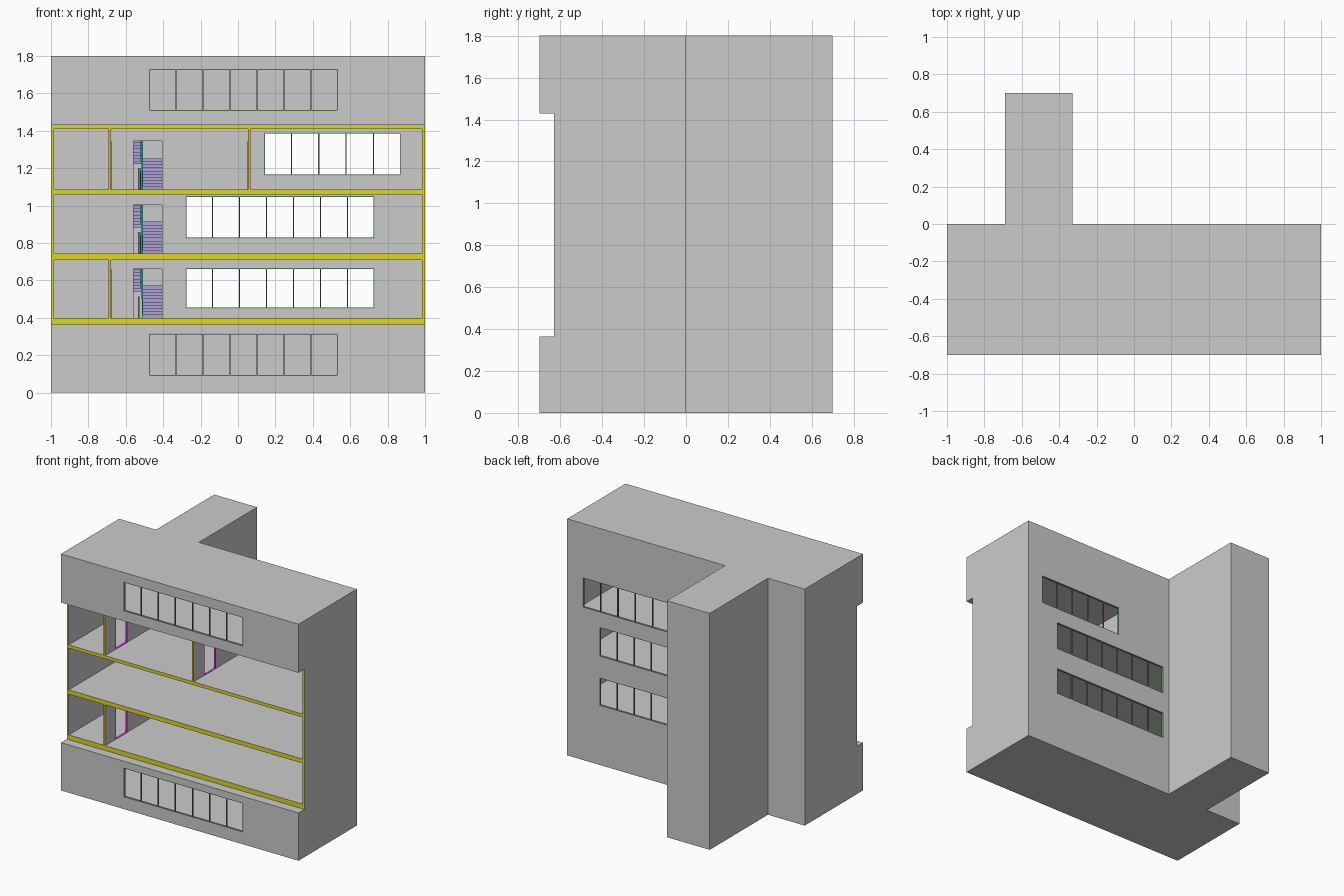
import bpy, bmesh
from mathutils import Vector

if "Cube" in bpy.data.objects:
    bpy.data.objects.remove(bpy.data.objects["Cube"])

def material(name, rgb):
    m = bpy.data.materials.new(name)
    m.diffuse_color = (*rgb, 1)
    m.use_nodes = True
    m.node_tree.nodes["Principled BSDF"].inputs["Base Color"].default_value = m.diffuse_color
    return m

GREY = material("wall_grey", (0.6, 0.6, 0.6))
YELLOW = material("section_yellow", (0.72, 0.69, 0.02))
ORANGE = material("partition_section", (0.72, 0.5, 0.02))
GREEN = material("frame_green", (0.2, 0.42, 0.2))
DARK = material("mullion_dark", (0.2, 0.22, 0.2))
MAGENTA = material("door_magenta", (0.7, 0.05, 0.7))
PURPLE = material("stair_purple", (0.42, 0.36, 0.68))
TEAL = material("rail_teal", (0.05, 0.5, 0.58))

def boxes(name, items, mat=None):
    """One object made of boxes given as (x0, x1, y0, y1, z0, z1)."""
    bm = bmesh.new()
    for x0, x1, y0, y1, z0, z1 in items:
        vs = bmesh.ops.create_cube(bm, size=1)["verts"]
        for v in vs:
            v.co = Vector((x1 if v.co.x > 0 else x0,
                           y1 if v.co.y > 0 else y0,
                           z1 if v.co.z > 0 else z0))
    return finish(name, bm, mat)

def finish(name, bm, mat=None):
    me = bpy.data.meshes.new(name)
    bm.to_mesh(me)
    bm.free()
    ob = bpy.data.objects.new(name, me)
    bpy.context.collection.objects.link(ob)
    if mat:
        me.materials.append(mat)
    return ob

def prism(name, outline, axis, lo, hi, mat=None):
    """Extrude a 2D outline along x or z."""
    bm = bmesh.new()
    pt = (lambda a, b: (a, b, lo)) if axis == "z" else (lambda a, b: (lo, a, b))
    f = bm.faces.new([bm.verts.new(pt(a, b)) for a, b in outline])
    new = bmesh.ops.extrude_face_region(bm, geom=[f])["geom"]
    d = Vector((0, 0, hi - lo)) if axis == "z" else Vector((hi - lo, 0, 0))
    bmesh.ops.translate(bm, vec=d, verts=[g for g in new if isinstance(g, bmesh.types.BMVert)])
    bmesh.ops.recalc_face_normals(bm, faces=bm.faces)
    return finish(name, bm, mat)

def cut(ob, *dims):
    cutter = boxes("cutter", [dims])
    cutter.hide_render = True
    mod = ob.modifiers.new("cut", "BOOLEAN")
    mod.operation, mod.solver, mod.object = "DIFFERENCE", "EXACT", cutter
    bpy.context.view_layer.objects.active = ob
    bpy.ops.object.modifier_apply(modifier=mod.name)
    bpy.data.objects.remove(cutter)

def paint_section(ob, mat):
    """Colour the faces lying on the cut plane."""
    ob.data.materials.append(mat)
    for p in ob.data.polygons:
        if p.normal.y < -0.9 and abs(p.center.y + 0.63) < 0.002:
            p.material_index = 1

FLOORS = [(0.40, 0.71), (0.743, 1.06), (1.085, 1.41)]
T = 0.016

# T-shaped body with stair tower
body = prism("building_shell", [(-1, -0.7), (1, -0.7), (1, 0), (-0.33, 0), (-0.33, 0.7),
                                (-0.69, 0.7), (-0.69, 0), (-1, 0)], "z", 0, 1.8, GREY)
cut(body, -1.1, 1.1, -0.9, -0.63, 0.364, 1.43)          # open section
for z0, z1 in FLOORS:
    cut(body, -1 + T, 1 - T, -0.8, -T, z0, z1)          # open rooms
for z0, z1 in ((0.03, 0.345), (1.45, 1.785)):
    cut(body, -1 + T, 1 - T, -0.7 + T, -T, z0, z1)      # closed storeys
cut(body, -0.675, -0.345, 0, 0.685, 0.37, 1.785)        # stairwell
for z0, _ in FLOORS:
    cut(body, -0.56, -0.405, -0.1, 0.05, z0, z0 + 0.26)  # stair doorways

# Windows: x0, x1, z0, z1, wall centre y, panes
WINDOWS = [("ground_front", -0.475, 0.535, 0.09, 0.315, -0.7 + T / 2, 7),
           ("top_front", -0.475, 0.535, 1.505, 1.73, -0.7 + T / 2, 7),
           ("lower_back", -0.28, 0.73, 0.45, 0.665, -T / 2, 7),
           ("middle_back", -0.28, 0.73, 0.825, 1.05, -T / 2, 7),
           ("upper_back", 0.14, 0.87, 1.16, 1.39, -T / 2, 5)]
for name, x0, x1, z0, z1, y, n in WINDOWS:
    cut(body, x0, x1, y - 0.03, y + 0.03, z0, z1)
    a, b, w = y - T / 2, y + T / 2, 0.005
    boxes(name + "_window_frame", [(x0, x1, a, b, z0, z0 + w), (x0, x1, a, b, z1 - w, z1),
                                   (x0, x0 + w, a, b, z0 + w, z1 - w),
                                   (x1 - w, x1, a, b, z0 + w, z1 - w)], GREEN)
    xs = [x0 + (x1 - x0) * i / n for i in range(1, n)]
    boxes(name + "_mullions", [(x - 0.003, x + 0.003, y - 0.005, y + 0.005, z0 + w, z1 - w)
                               for x in xs], DARK)
paint_section(body, YELLOW)

# Partition walls with doorways
for name, x, (z0, z1) in (("lower_partition", -0.685, FLOORS[0]),
                          ("upper_partition", -0.685, FLOORS[2]),
                          ("upper_right_partition", 0.06, FLOORS[2])):
    wall = boxes(name, [(x - 0.007, x + 0.007, -0.63, -T, z0, z1)], GREY)
    cut(wall, x - 0.05, x + 0.05, -0.505, -0.36, z0 - 0.1, z0 + 0.26)
    paint_section(wall, ORANGE)
    a, b, w = x - 0.008, x + 0.008, 0.005
    boxes(name + "_door_frame", [(a, b, -0.505, -0.505 + w, z0, z0 + 0.26),
                                 (a, b, -0.36 - w, -0.36, z0, z0 + 0.26),
                                 (a, b, -0.505 + w, -0.36 - w, z0 + 0.26 - w, z0 + 0.26),
                                 (a, b, -0.505 + w, -0.36 - w, z0, z0 + 0.003)], MAGENTA)

# Switchback stairs: two flights, half landing, railings
N, Y0, TREAD = 10, 0.1, 0.04
levels = [f[0] for f in FLOORS] + [1.42]
for i, name in enumerate(("lower", "middle", "upper")):
    z0, z1 = levels[i], levels[i + 1]
    rise = (z1 - z0) / (2 * N)
    mid = z0 + N * rise
    yb = Y0 + N * TREAD
    steps = []
    for k in range(N):
        y = Y0 + k * TREAD
        top = z0 + (k + 1) * rise
        steps.append((-0.508, -0.345, y, y + TREAD, max(z0 - 0.02, top - 0.035), top))
        y, top = yb - (k + 1) * TREAD, mid + (k + 1) * rise
        steps.append((-0.675, -0.522, y, y + TREAD, top - 0.035, top))
    boxes(name + "_stair_flights", steps, PURPLE)
    boxes(name + "_half_landing", [(-0.675, -0.345, yb, 0.685, mid - 0.03, mid)], PURPLE)
    h = 0.1
    prism(name + "_up_handrail", [(Y0, z0 + h), (yb, mid + h), (yb, mid + h + 0.012),
                                  (Y0, z0 + h + 0.012)], "x", -0.515, -0.507, TEAL)
    prism(name + "_return_handrail", [(Y0, z1 + h), (yb, mid + h), (yb, mid + h + 0.012),
                                      (Y0, z1 + h + 0.012)], "x", -0.523, -0.516, TEAL)
    posts = []
    for k in range(0, N + 1, 2):
        y = Y0 + k * TREAD
        posts.append((-0.514, -0.508, y - 0.003, y + 0.003, z0 + k * rise, z0 + k * rise + h))
        zr = z1 - k * rise
        posts.append((-0.522, -0.517, y - 0.003, y + 0.003, zr - rise, zr + h))
    boxes(name + "_balusters", posts, TEAL)
    boxes(name + "_newel_post", [(-0.535, -0.527, Y0 - 0.01, Y0, z0, z0 + 0.115)], DARK)

# Floor landings inside the tower
boxes("tower_floor_landings", [(-0.675, -0.345, 0, Y0, z - 0.03, z) for z in levels], GREY)
